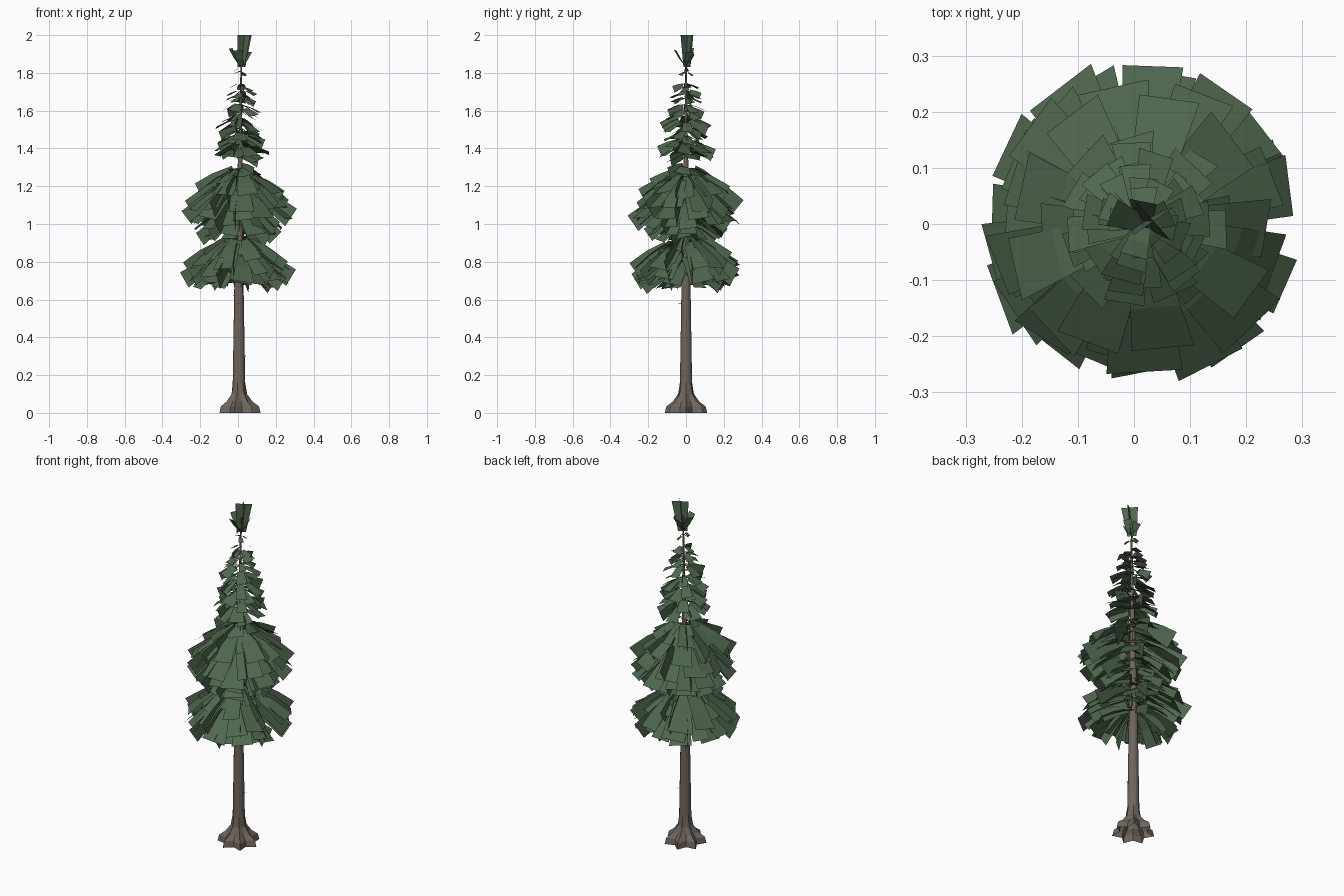
import bpy, bmesh, math, random
from mathutils import Vector

if "Cube" in bpy.data.objects:
    bpy.data.objects.remove(bpy.data.objects["Cube"])

random.seed(11)
Z = Vector((0, 0, 1))


def material(name, rgb):
    m = bpy.data.materials.new(name)
    m.diffuse_color = (*rgb, 1)
    m.use_nodes = True
    m.node_tree.nodes["Principled BSDF"].inputs["Base Color"].default_value = m.diffuse_color
    return m


bark = material("bark", (0.16, 0.13, 0.11))
needles = material("needles", (0.078, 0.135, 0.075))


def finish(bm, name, mat):
    me = bpy.data.meshes.new(name)
    bm.to_mesh(me)
    bm.free()
    me.materials.append(mat)
    ob = bpy.data.objects.new(name, me)
    bpy.context.collection.objects.link(ob)
    return ob


def bridge(bm, rings):
    for a, b in zip(rings, rings[1:]):
        n = len(a)
        for i in range(n):
            bm.faces.new((a[i], a[(i + 1) % n], b[(i + 1) % n], b[i]))


def lean(z):
    return 0.005 + 0.012 * max(0, z - 0.8)


# Trunk: open tapered tube with a lobed root flare (height, radius, lobe depth)
bm = bmesh.new()
rings = []
N = 14
for z, r, lobe in [(0, 0.095, 0.020), (0.035, 0.088, 0.018), (0.06, 0.062, 0.010),
                   (0.10, 0.040, 0.003), (0.16, 0.033, 0), (0.4, 0.029, 0),
                   (0.65, 0.025, 0), (0.95, 0.020, 0), (1.3, 0.013, 0),
                   (1.6, 0.007, 0), (1.92, 0.003, 0)]:
    ring = []
    for i in range(N):
        a = math.tau * i / N
        rr = r + lobe * (1 if i % 2 == 0 else -1)
        ring.append(bm.verts.new((lean(z) + rr * math.cos(a), rr * math.sin(a), z)))
    rings.append(ring)
bridge(bm, rings)
finish(bm, "trunk", bark)


def twig(bm, a, z0, r1, z1, rad):
    p = Vector((lean(z0), 0, z0))
    q = Vector((r1 * math.cos(a), r1 * math.sin(a), z1))
    d = (q - p).normalized()
    s = d.cross(Z).normalized()
    u = s.cross(d)
    base = [bm.verts.new(p + rad * (s * math.cos(k * math.tau / 3) + u * math.sin(k * math.tau / 3)))
            for k in range(3)]
    tip = bm.verts.new(q)
    for k in range(3):
        bm.faces.new((base[k], base[(k + 1) % 3], tip))


def card(bm, a, r0, z0, r1, z1, w, upright=False):
    """Needle card widening outward and bending down along a branch."""
    d = Vector((math.cos(a), math.sin(a), 0))
    c = Vector((lean(z0), 0, 0))
    rm, zm = (r0 + r1) / 2, (z0 + z1) / 2 + 0.08 * (z0 - z1)
    slope = (d * (r1 - r0) + Z * (z1 - z0)).normalized()
    side = d.cross(Z)
    if upright:
        side = side.cross(slope).normalized()
    else:
        roll = random.uniform(-0.3, 0.3)
        side = (side * math.cos(roll) + side.cross(slope) * math.sin(roll)).normalized()
    rows = []
    for r, z, k in ((r0, z0, 0.6), (rm, zm, 0.8), (r1, z1, 1.0)):
        p = c + d * r + Z * z
        rows.append([bm.verts.new(p - side * w * k / 2), bm.verts.new(p + side * w * k / 2)])
    for p, q in zip(rows, rows[1:]):
        bm.faces.new((p[0], p[1], q[1], q[0]))


# Branch whorls: (root height, tip radius, tip height, card width, count, upright cards)
lower = [(0.95, 0.15, 0.86, 0.08, 8, 2), (0.93, 0.21, 0.80, 0.11, 9, 3),
         (0.92, 0.275, 0.76, 0.13, 10, 5), (0.88, 0.28, 0.71, 0.12, 11, 6),
         (0.83, 0.25, 0.68, 0.11, 10, 5), (0.78, 0.19, 0.68, 0.09, 7, 4)]
middle = [(1.295, 0.11, 1.25, 0.08, 8, 2), (1.29, 0.17, 1.20, 0.10, 8, 3),
          (1.28, 0.23, 1.15, 0.13, 9, 4), (1.25, 0.265, 1.07, 0.13, 10, 5),
          (1.20, 0.275, 1.02, 0.13, 10, 5), (1.14, 0.235, 0.98, 0.11, 10, 4),
          (1.08, 0.205, 0.94, 0.10, 9, 4), (1.02, 0.16, 0.92, 0.08, 7, 3)]
upper = [(1.39, 0.12, 1.35, 0.08, 6, 2), (1.43, 0.15, 1.37, 0.08, 7, 2),
         (1.47, 0.12, 1.42, 0.07, 6, 2), (1.51, 0.12, 1.46, 0.07, 6, 2),
         (1.56, 0.13, 1.50, 0.07, 6, 2), (1.60, 0.10, 1.56, 0.065, 5, 1),
         (1.635, 0.115, 1.59, 0.065, 5, 1), (1.67, 0.08, 1.64, 0.05, 5, 1),
         (1.705, 0.08, 1.675, 0.05, 4, 1), (1.745, 0.065, 1.72, 0.045, 4, 1),
         (1.81, 0.04, 1.79, 0.03, 3, 0)]

branches = bmesh.new()
for name, tiers in (("lower_foliage", lower), ("middle_foliage", middle), ("upper_foliage", upper)):
    bm = bmesh.new()
    for z0, r1, z1, w, n, nup in tiers:
        phase = random.uniform(0, math.tau)
        for i in range(n + nup):
            up = i >= n
            k = (i - n) / nup if up else i / n
            a = phase + math.tau * k + random.uniform(-0.15, 0.15)
            f = random.uniform(0.9, 1.03) * (1.03 if up else 1)
            dz = random.uniform(-0.02, 0.02)
            r0 = r1 * random.uniform(0.15, 0.4)
            start = z0 + (z1 - z0) * 0.2 + dz
            card(bm, a, r0, start, r1 * f, z1 + dz, w * random.uniform(0.8, 1.15) * (0.8 if up else 1), up)
            if i % 2 == 0:
                twig(branches, a, z0, r1 * 0.7, z0 + (z1 - z0) * 0.7, 0.004)
    finish(bm, name, needles)

# Bare stubs on the lower trunk
for a, z, r in ((0.0, 0.30, 0.06), (-1.6, 0.58, 0.055), (2.6, 0.62, 0.05), (-1.9, 0.31, 0.04)):
    twig(branches, a, z, r, z + 0.002, 0.004)
finish(branches, "branches", bark)

# Crown: two upright crossed cards flaring toward the tip, plus shorter leaning ones
bm = bmesh.new()
for a in (0.6, 2.3):
    d = Vector((math.cos(a), math.sin(a), 0))
    rows = []
    for x, z, w in ((0.018, 1.83, 0.025), (0.035, 2.0, 0.045)):
        p = Vector((x, 0.005, z))
        rows.append([bm.verts.new(p - d * w), bm.verts.new(p + d * w)])
    bm.faces.new((*rows[0], *rows[1][::-1]))
for a, r, z in ((0.4, 0.05, 1.91), (2.8, 0.06, 1.93), (4.4, 0.06, 1.92), (1.6, 0.04, 1.90)):
    card(bm, a, 0.005, 1.84, r, z, 0.05)
finish(bm, "crown", needles)
